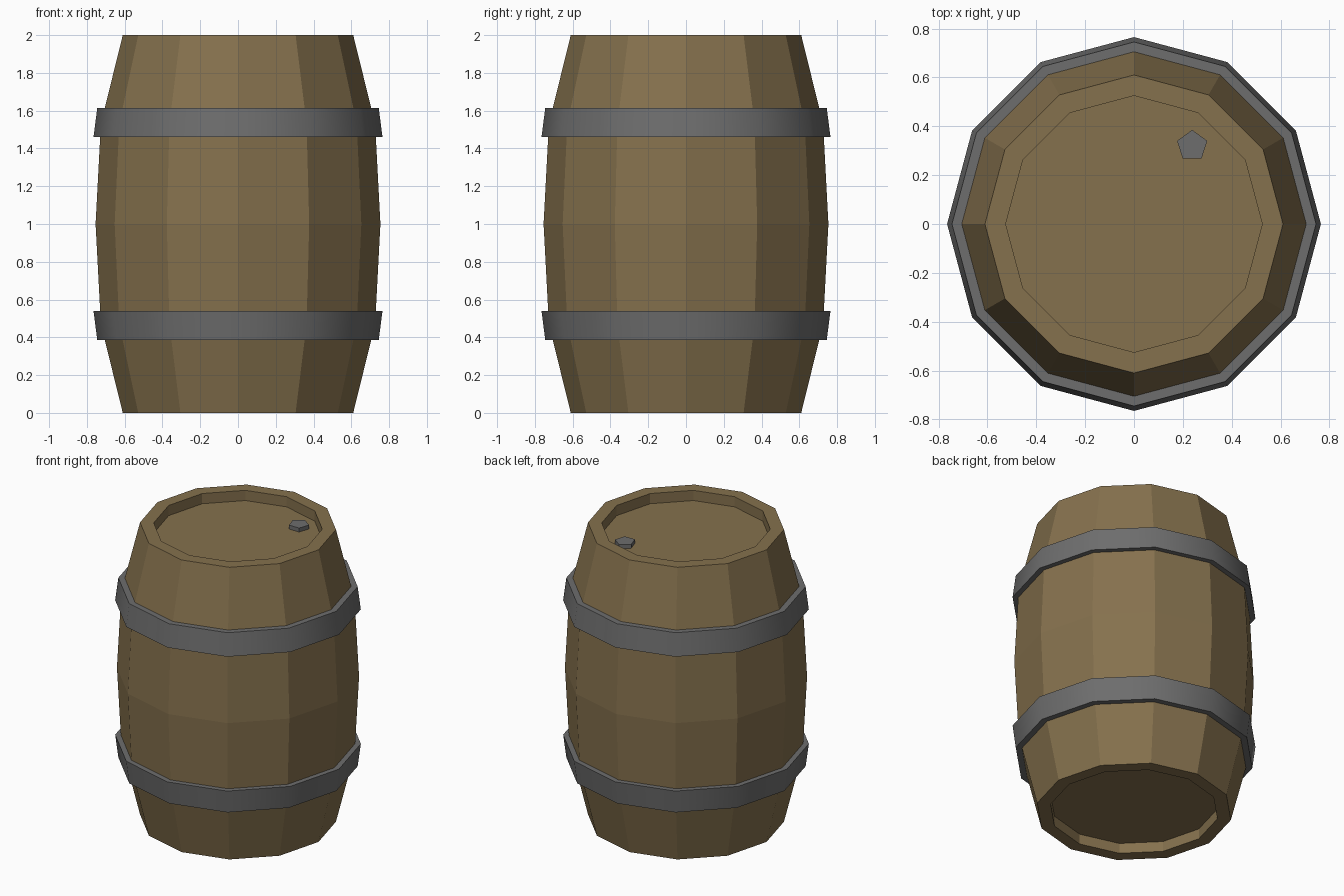
import bpy, bmesh, math

if "Cube" in bpy.data.objects:
    bpy.data.objects.remove(bpy.data.objects["Cube"])

SIDES = 12


def material(name, rgb):
    m = bpy.data.materials.new(name)
    m.diffuse_color = (*rgb, 1.0)
    m.use_nodes = True
    m.node_tree.nodes["Principled BSDF"].inputs["Base Color"].default_value = m.diffuse_color
    return m


wood = material("brown wood", (0.235, 0.165, 0.075))
iron = material("grey iron", (0.155, 0.155, 0.155))


def lathe(name, profile, mat, sides=SIDES, turn=0.0, loc=(0, 0, 0), closed=False):
    """Spin (radius, height) points round z; open profiles are capped at both ends."""
    bm = bmesh.new()
    rings = [[bm.verts.new((r * math.cos(turn + math.tau * i / sides),
                            r * math.sin(turn + math.tau * i / sides), z))
              for i in range(sides)] for r, z in profile]
    pairs = list(zip(rings, rings[1:]))
    if closed:
        pairs.append((rings[-1], rings[0]))
    else:
        bm.faces.new(rings[0])
        bm.faces.new(rings[-1])
    for a, b in pairs:
        for i in range(sides):
            j = (i + 1) % sides
            bm.faces.new((a[i], a[j], b[j], b[i]))
    bmesh.ops.recalc_face_normals(bm, faces=bm.faces)
    me = bpy.data.meshes.new(name)
    bm.to_mesh(me)
    bm.free()
    me.materials.append(mat)
    ob = bpy.data.objects.new(name, me)
    ob.location = loc
    bpy.context.collection.objects.link(ob)
    return ob


# barrel body: bulging staves with a recessed head at each end
lower = [(0.525, 0.07), (0.525, 0.0), (0.61, 0.0), (0.726, 0.47)]
upper = [(r, 2.0 - z) for r, z in reversed(lower)]
lathe("barrel_body", lower + [(0.754, 1.0)] + upper, wood)

# two hoops, flaring towards the middle of the barrel
hoop = [(0.69, 0.385), (0.745, 0.385), (0.765, 0.54), (0.70, 0.54)]
for name, flip in (("lower_hoop", False), ("upper_hoop", True)):
    pts = [(r, 2.0 - z) for r, z in hoop] if flip else hoop
    ob = lathe(name, pts, iron, closed=True)
    bpy.ops.object.select_all(action='DESELECT')
    ob.select_set(True)
    bpy.context.view_layer.objects.active = ob
    bpy.ops.object.shade_smooth_by_angle(angle=math.radians(35))

# five-sided plug on the top head
lathe("plug", [(0.065, 1.925), (0.065, 1.957)], iron, sides=5,
      turn=math.pi / 2, loc=(0.238, 0.32, 0))
